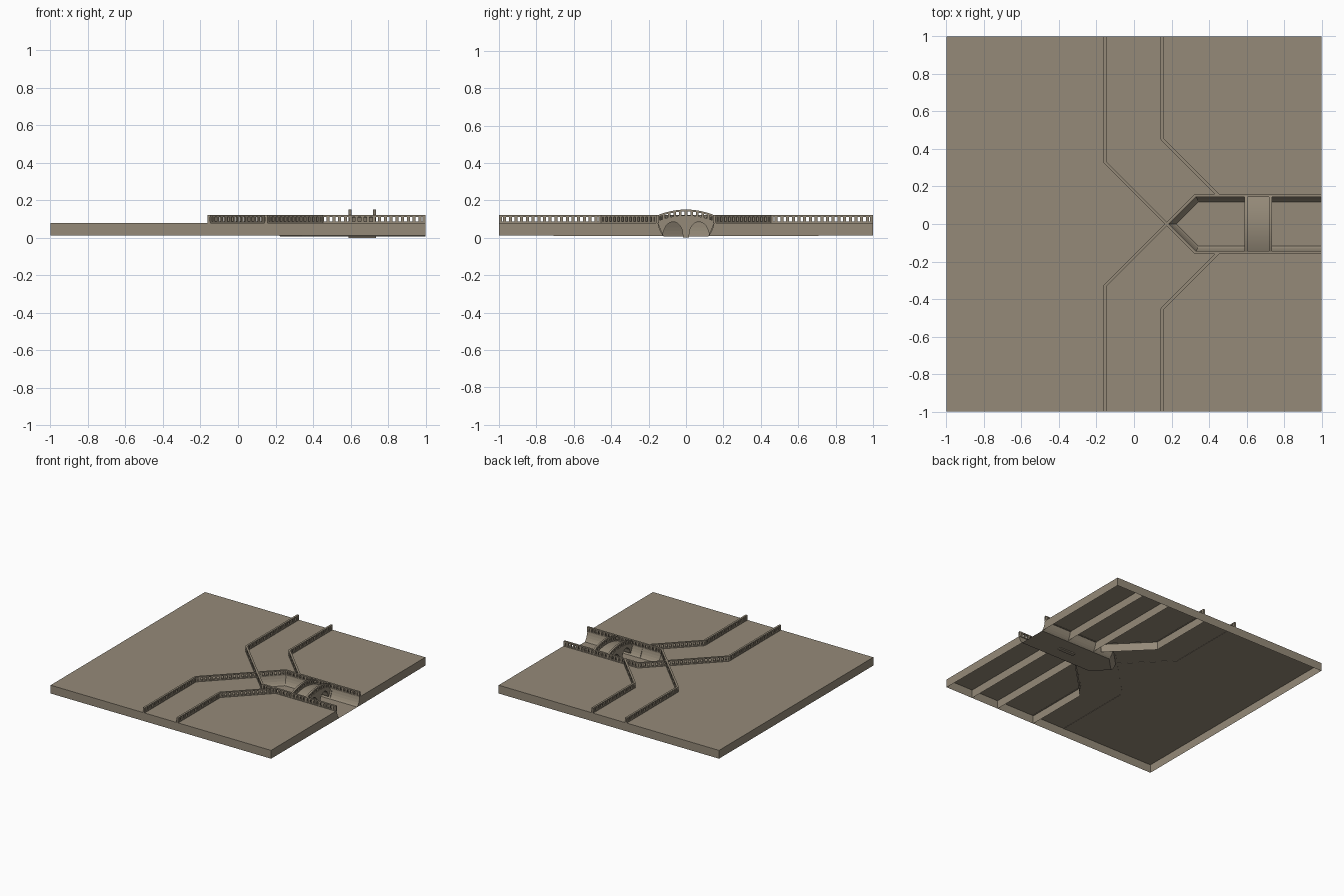
import bpy, bmesh, math
from mathutils import Vector, Matrix

if "Cube" in bpy.data.objects:
    bpy.data.objects.remove(bpy.data.objects["Cube"])

TOP, BASE = 0.08, 0.012
HALF = 0.15                      # half width of the canal
TIP = 0.18                       # x of the pointed canal end
# canal wall: (inset from edge, height)
WALL = [(0, TOP), (0.006, 0.055), (0.013, 0.036), (0.022, 0.02), (0.032, 0.008)]

STONE = bpy.data.materials.new("stone")
STONE.diffuse_color = (0.30, 0.255, 0.19, 1)
STONE.use_nodes = True
STONE.node_tree.nodes["Principled BSDF"].inputs["Base Color"].default_value = STONE.diffuse_color


def finish(bm, name, normals=True):
    if normals:
        bmesh.ops.recalc_face_normals(bm, faces=bm.faces)
    me = bpy.data.meshes.new(name)
    bm.to_mesh(me)
    bm.free()
    me.materials.append(STONE)
    ob = bpy.data.objects.new(name, me)
    bpy.context.collection.objects.link(ob)
    return ob


def add_face(bm, pts):
    return bm.faces.new([bm.verts.new(p) for p in pts])


def add_box(bm, centre, size, angle=0.0):
    m = (Matrix.Translation(centre) @ Matrix.Rotation(angle, 4, 'Z')
         @ Matrix.Diagonal((*size, 1)))
    bmesh.ops.create_cube(bm, size=1, matrix=m)


def canal_outline(d):
    h = HALF - d
    cx = TIP + HALF + 0.414 * d
    return [(1, h), (cx, h), (TIP + 1.414 * d, 0), (cx, -h), (1, -h)]


# ground shell, open underneath, notched by the canal
bm = bmesh.new()
add_face(bm, [(x, y, TOP) for x, y in
              [(1, 1), (-1, 1), (-1, -1), (1, -1)] + canal_outline(0)[::-1]])
for a, b in [((1, 1), (-1, 1)), ((-1, 1), (-1, -1)), ((-1, -1), (1, -1))]:
    add_face(bm, [(*a, TOP), (*a, BASE), (*b, BASE), (*b, TOP)])
for s in (1, -1):
    pts = [(1, s * (HALF - d), z) for d, z in WALL]
    end = [(1, s, TOP)] + pts + [(1, s, BASE)]
    add_face(bm, end if s < 0 else end[::-1])
bmesh.ops.remove_doubles(bm, verts=bm.verts, dist=1e-5)
finish(bm, "ground")

# canal basin: inset outlines lofted down to a flat bed
bm = bmesh.new()
rings = [[bm.verts.new((x, y, z)) for x, y in canal_outline(d)] for d, z in WALL]
for r0, r1 in zip(rings, rings[1:]):
    for i in range(4):
        bm.faces.new((r0[i], r0[i + 1], r1[i + 1], r1[i]))
bed = bm.faces.new(rings[-1])
bmesh.ops.recalc_face_normals(bm, faces=bm.faces)
if bed.normal.z < 0:
    bmesh.ops.reverse_faces(bm, faces=bm.faces)
finish(bm, "canal_basin", False)

# support ribs under the ground
bm = bmesh.new()
for s in (1, -1):
    path = [(0.15, s), (0.15, s * 0.452), (0.45, s * 0.152)]
    for a, b in zip(path, path[1:]):
        add_face(bm, [(*a, TOP), (*b, TOP), (*b, BASE), (*a, BASE)])
    for x in (0.5, 0.75):
        add_face(bm, [(x, s, TOP), (x, s * HALF, TOP),
                      (x, s * 0.12, BASE), (x, s, BASE)])
finish(bm, "support_ribs", False)


# balustrades along a path
def balustrade(name, path):
    bm = bmesh.new()
    w = 0.016
    for a, b in zip(path, path[1:]):
        a, b = Vector(a), Vector(b)
        d = b - a
        ang = math.atan2(d.y, d.x)
        mid = (a + b) / 2
        for z0, z1 in ((TOP - 0.002, 0.088), (0.112, 0.121)):
            add_box(bm, (*mid, (z0 + z1) / 2), (d.length, w, z1 - z0), ang)
        n = max(1, round(d.length / 0.031))
        for i in range(n + 1):
            t = min(max(i / n, 0.008 / d.length), 1 - 0.008 / d.length)
            add_box(bm, (*(a + d * t), 0.1), (0.016, 0.013, 0.026), ang)
    for p in path[1:-1]:
        bmesh.ops.create_cone(bm, cap_ends=True, segments=8, radius1=w / 2,
                              radius2=w / 2, depth=0.042,
                              matrix=Matrix.Translation((*p, 0.1)))
    finish(bm, name)


for s, side in ((1, "north"), (-1, "south")):
    balustrade("outer_balustrade_" + side,
               [(-0.155, -s), (-0.155, -s * 0.33), (0.327, s * 0.152), (1, s * 0.152)])
    balustrade("inner_balustrade_" + side,
               [(0.15, s), (0.15, s * 0.452), (0.45, s * 0.152)])


# arched footbridge
def strip(name, lo, hi, x0, x1, half=HALF, n=60):
    bm = bmesh.new()
    rows = []
    for i in range(n + 1):
        y = -half + 2 * half * i / n
        rows.append([bm.verts.new(p) for p in
                     ((x0, y, lo(y)), (x1, y, lo(y)), (x1, y, hi(y)), (x0, y, hi(y)))])
    for r0, r1 in zip(rows, rows[1:]):
        for k in range(4):
            j = (k + 1) % 4
            bm.faces.new((r0[k], r0[j], r1[j], r1[k]))
    bm.faces.new(rows[0])
    bm.faces.new(rows[-1])
    return finish(bm, name)


def deck(y):
    return TOP + 0.03 * (1 - (y / HALF) ** 2)


def underside(y):
    t = (abs(y) - 0.069) / 0.053
    if abs(t) < 1:
        return 0.01 + 0.075 * math.sqrt(1 - t * t)
    return 0.0 if abs(y) < 0.069 else 0.01 + 0.06 * (abs(y) - 0.12) / 0.03


X0, X1 = 0.59, 0.735
strip("bridge_body", underside, deck, X0, X1)
for name, x in (("west", X0), ("east", X1 - 0.015)):
    strip("bridge_kerb_" + name, lambda y: deck(y) - 0.002,
          lambda y: deck(y) + 0.01, x, x + 0.015, 0.155, 24)
    strip("bridge_handrail_" + name, lambda y: deck(y) + 0.03,
          lambda y: deck(y) + 0.041, x, x + 0.015, 0.155, 24)
    bm = bmesh.new()
    for i in range(11):
        y = -0.149 + 0.0298 * i
        add_box(bm, (x + 0.0075, y, deck(y) + 0.02), (0.012, 0.014, 0.026))
    finish(bm, "bridge_balusters_" + name)
